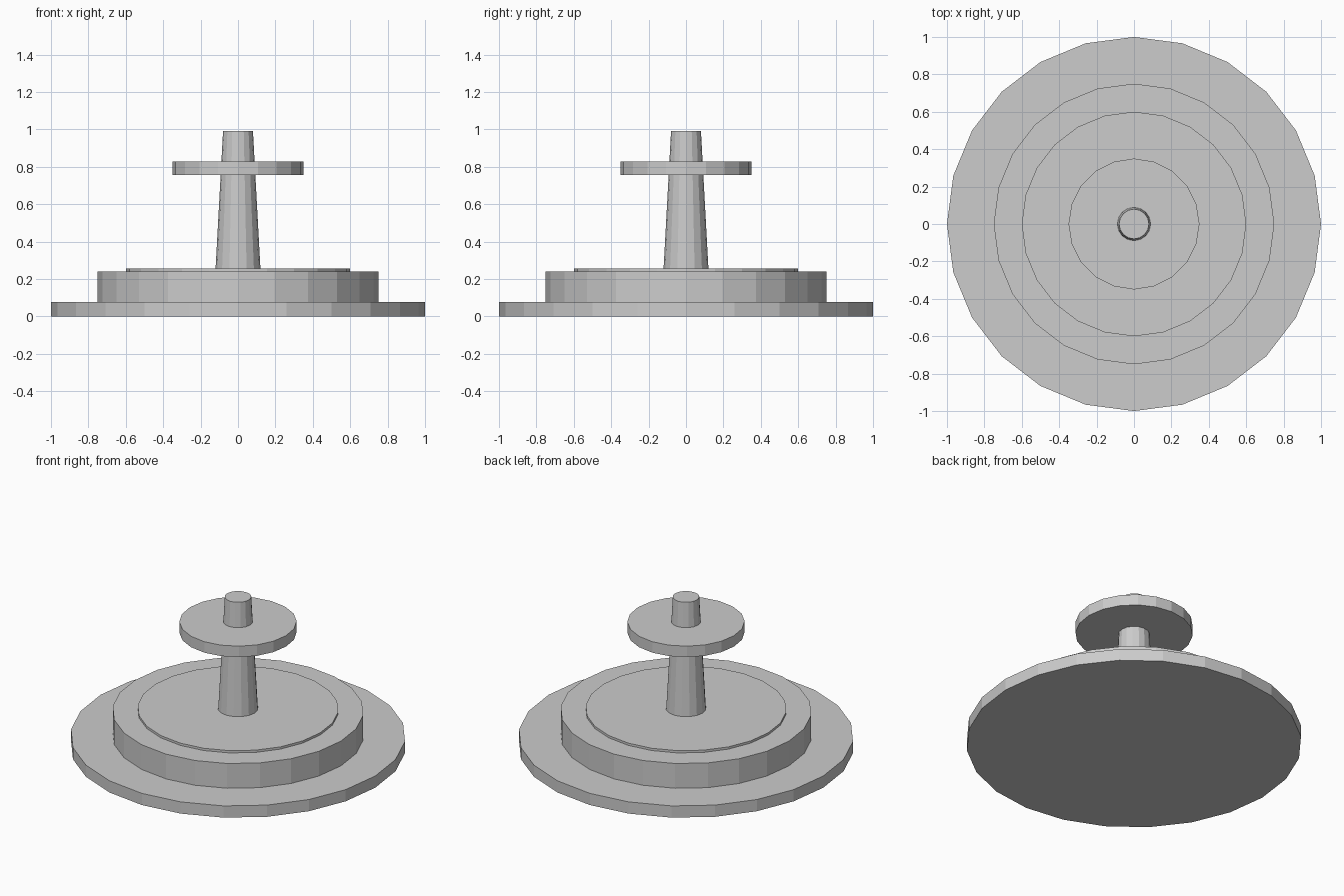
import bpy
import bmesh
from mathutils import Matrix

if "Cube" in bpy.data.objects:
    bpy.data.objects.remove(bpy.data.objects["Cube"])

# One plain grey for the whole model
grey = bpy.data.materials.new("light_grey")
grey.diffuse_color = (0.604, 0.604, 0.604, 1.0)
grey.use_nodes = True
grey.node_tree.nodes["Principled BSDF"].inputs["Base Color"].default_value = grey.diffuse_color


def turned_part(name, sides, z0, z1, r0, r1=None):
    """Flat-shaded cylinder or cone section between two heights."""
    bm = bmesh.new()
    bmesh.ops.create_cone(
        bm, cap_ends=True, segments=sides,
        radius1=r0, radius2=r0 if r1 is None else r1, depth=z1 - z0,
        matrix=Matrix.Translation((0, 0, (z0 + z1) / 2)))
    mesh = bpy.data.meshes.new(name)
    bm.to_mesh(mesh)
    bm.free()
    mesh.materials.append(grey)
    obj = bpy.data.objects.new(name, mesh)
    bpy.context.collection.objects.link(obj)
    return obj


# Stepped round base
turned_part("base_plate", 24, 0.0, 0.077, 1.0)
turned_part("base_drum", 24, 0.077, 0.24, 0.75)
turned_part("raised_disc", 24, 0.24, 0.255, 0.6)

# Tapered post with a flat collar near its top
turned_part("post", 16, 0.255, 0.99, 0.12, 0.08)
turned_part("collar", 20, 0.755, 0.827, 0.35)
